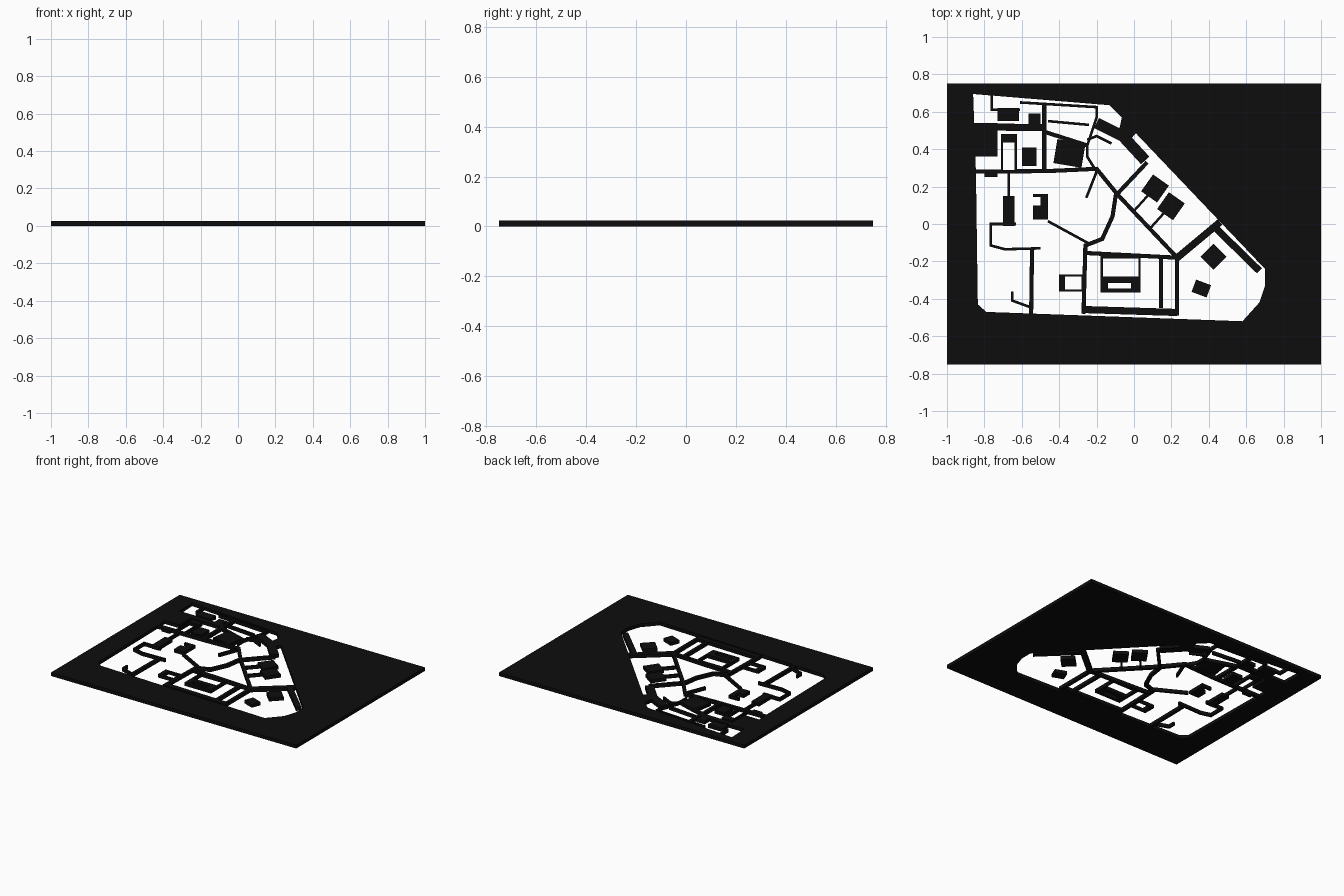
import bpy, bmesh
from mathutils import Vector

if "Cube" in bpy.data.objects:
    bpy.data.objects.remove(bpy.data.objects["Cube"])

T = 0.025  # plate thickness; plan coordinates below are in hundredths of a unit


def prism(name, pts, z0, z1):
    bm = bmesh.new()
    face = bm.faces.new([bm.verts.new((x / 100, y / 100, z0)) for x, y in pts])
    ext = bmesh.ops.extrude_face_region(bm, geom=[face])
    bmesh.ops.translate(bm, vec=(0, 0, z1 - z0),
                        verts=[g for g in ext["geom"] if isinstance(g, bmesh.types.BMVert)])
    bmesh.ops.recalc_face_normals(bm, faces=bm.faces)
    me = bpy.data.meshes.new(name)
    bm.to_mesh(me)
    bm.free()
    ob = bpy.data.objects.new(name, me)
    bpy.context.scene.collection.objects.link(ob)
    return ob


def box(x0, x1, y0, y1):
    return [(x0, y0), (x1, y0), (x1, y1), (x0, y1)]


def strip(width, path):
    """Outline of a wall of constant width along a path, with mitred corners."""
    p = [Vector(q) for q in path]
    seg = [(b - a).normalized() for a, b in zip(p, p[1:])]
    left, right = [], []
    for q, d0, d1 in zip(p, seg[:1] + seg, seg + seg[-1:]):
        d = (d0 + d1).normalized()
        n = Vector((-d.y, d.x)) * width / 2 / d.dot(d0)
        left.append(q + n)
        right.append(q - n)
    return left + right[::-1]


def cut(target, cutters, label):
    """Subtract a group of cutters, then discard them."""
    col = bpy.data.collections.new(label)
    bpy.context.scene.collection.children.link(col)
    for c in cutters:
        c.hide_render = True
        bpy.context.scene.collection.objects.unlink(c)
        col.objects.link(c)
    mod = target.modifiers.new(label, 'BOOLEAN')
    mod.operation, mod.solver = 'DIFFERENCE', 'EXACT'
    mod.operand_type, mod.collection = 'COLLECTION', col
    bpy.context.view_layer.objects.active = target
    bpy.ops.object.modifier_apply(modifier=label)
    for c in cutters:
        bpy.data.objects.remove(c)
    bpy.data.collections.remove(col)


# Outline of the whole building
outline = [(-86, 69.5), (-13, 63.5), (-6.5, 57), (-8, 50), (-3, 44), (1, 48.5), (70, -24),
           (70, -33), (67, -42), (58, -52), (-79, -47), (-83.5, -43), (-84.5, 27)]

# Walls as centre lines, grouped by thickness
thin = [
    [(-76, 69), (-76, 61), (-61, 61)],
    [(-61, 65), (-20, 62.5), (-20, 57), (-25, 42), (-25, 36), (-20, 28), (-25.5, 14)],
    [(-46, 55), (-24, 53)],
    [(-25, 45), (-20, 47), (-12, 43)],
    [(-46, 1.5), (-24, -10.5)],
    [(-50, -13), (-69, -13.5), (-76.5, -11.5), (-76.5, 0), (-63, 0)],
    [(-67, 28), (-67, 0)],
    [(-65, -36), (-65, -41), (-54, -45)],
]
medium = [
    [(-86, 28), (-46, 28.3), (-20, 29.5), (-9, 16), (24, -19)],
    [(7, 33), (-9, 16)],
    [(-9.5, 17), (-11.5, 4), (-17, -8), (-26, -11.5), (-27, -48)],
    [(-26, -15.5), (23, -18), (23, -49)],
    [(14.5, -18), (14.5, -45)],
    [(-54.5, -13), (-55, -48)],
    [(-47, 49), (-25, 42)],
    [(-48, 64), (-48, 28)],
]
thick = [
    [(-28, -45.7), (23, -47.3)],
    [(22, -19), (46, 1)],
    [(43.5, -2), (67, -25)],
    [(-88, 52), (-48, 51.5)],
]
solids = [strip(w, p) for w, group in ((1.4, thin), (2.2, medium), (3.8, thick)) for p in group]

# Heavy wall at the notch, square room block, two loose chairs
solids += [strip(6, [(-20, 54), (-6, 47), (6, 34)]), strip(13, [(-42, 39), (-27, 36.5)]),
           strip(10, [(39, -14), (46, -21)]), strip(7, [(32, -33), (40, -36)])]

# Matching desk and partition, repeated along the slanted wing
for k in range(2):
    step = Vector((8.5, -9.5)) * k
    for w, a, b in ((11, (7, 22), (15.5, 16)), (1.3, (0, 7), (9, 17))):
        solids.append(strip(w, [Vector(a) + step, Vector(b) + step]))

# Straight furniture and wall masses
solids += [box(*b) for b in (
    (-73, -61.5, 55, 62), (-88, -73, 36, 54), (-71, -62.5, 27, 48), (-80, -73, 25, 29),
    (-60, -52, 31, 41), (-56.5, -50, 50, 59), (-70, -64, -1, 15), (-54, -46, 2.5, 16),
    (-18, 3.5, -36.5, -16), (-40, -27, -36, -27))]

# Openings inside the furniture
openings = [box(*b) for b in (
    (-70, -64, 29, 43.5), (-54.5, -50, 10, 14.5), (-16.5, 2.3, -28, -18.5),
    (-14, -1.5, -34.5, -31.5), (-37, -28, -35, -28))]

# Floor areas = outline minus walls; plate = sheet minus floor areas
floor = prism("floor_area", outline, -0.1, 0.1)
cut(floor, [prism("wall", p, -0.2 - i / 500, 0.2 + i / 500)
            for i, p in enumerate(solids)], "walls")
plate = prism("floor_plan_plate", box(-100, 100, -75, 75), 0, T)
cut(plate, [floor], "floors")
cut(plate, [prism("opening", p, -0.1, 0.1) for p in openings], "openings")

# Black finish
mat = bpy.data.materials.new("black")
mat.diffuse_color = (0.004, 0.004, 0.004, 1)
mat.use_nodes = True
mat.node_tree.nodes["Principled BSDF"].inputs["Base Color"].default_value = mat.diffuse_color
plate.data.materials.clear()
plate.data.materials.append(mat)
